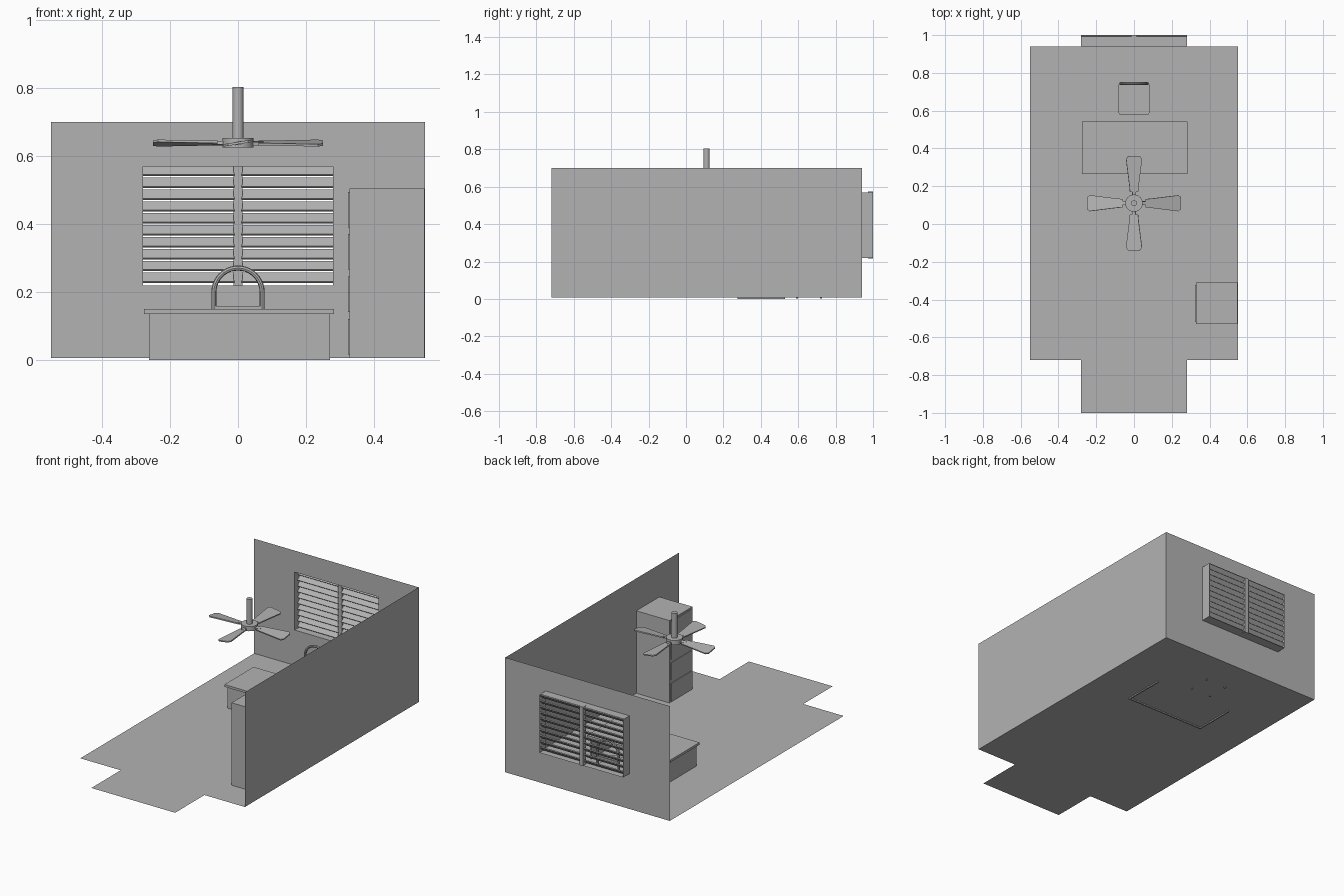
import bpy, bmesh, math
from mathutils import Matrix, Vector

if "Cube" in bpy.data.objects:
    bpy.data.objects.remove(bpy.data.objects["Cube"], do_unlink=True)

GREY = (0.45, 0.45, 0.45, 1)
mat = bpy.data.materials.new("plain grey")
mat.use_nodes = True
mat.diffuse_color = GREY
mat.node_tree.nodes["Principled BSDF"].inputs["Base Color"].default_value = GREY


def finish(name, bm, smooth=False):
    mesh = bpy.data.meshes.new(name)
    bm.to_mesh(mesh)
    bm.free()
    mesh.materials.append(mat)
    ob = bpy.data.objects.new(name, mesh)
    bpy.context.collection.objects.link(ob)
    if smooth:
        bpy.ops.object.select_all(action='DESELECT')
        ob.select_set(True)
        bpy.context.view_layer.objects.active = ob
        bpy.ops.object.shade_smooth_by_angle()
    return ob


def sheet(name, *polys):
    bm = bmesh.new()
    for poly in polys:
        bm.faces.new([bm.verts.new(p) for p in poly])
    bmesh.ops.remove_doubles(bm, verts=bm.verts, dist=1e-5)
    return finish(name, bm)


def box(name, x0, x1, y0, y1, z0, z1, tilt=0, bevel=0):
    bm = bmesh.new()
    centre = Vector((x0 + x1, y0 + y1, z0 + z1)) / 2
    m = (Matrix.Translation(centre) @ Matrix.Rotation(tilt, 4, 'X')
         @ Matrix.Diagonal((x1 - x0, y1 - y0, z1 - z0, 1)))
    bmesh.ops.create_cube(bm, size=1, matrix=m)
    if bevel:
        edges = [e for e in bm.edges if abs(e.verts[0].co.z - e.verts[1].co.z) > 1e-4]
        bmesh.ops.bevel(bm, geom=edges, offset=bevel, segments=3, affect='EDGES', profile=0.5)
    return finish(name, bm)


def cylinder(name, x, y, z0, z1, r0, r1=None, sides=24):
    bm = bmesh.new()
    bmesh.ops.create_cone(bm, cap_ends=True, segments=sides, radius1=r0,
                          radius2=r0 if r1 is None else r1, depth=z1 - z0,
                          matrix=Matrix.Translation((x, y, (z0 + z1) / 2)))
    return finish(name, bm, True)


# Room shell: floor with entrance strip, left wall, back wall around a window hole
W, F, B, Z, H = 0.55, -0.72, 0.94, 0.007, 0.70
E, WB, WT = 0.28, 0.22, 0.57
sheet("floor", [(-W, F, Z), (-E, F, Z), (-E, -1, Z), (E, -1, Z),
                (E, F, Z), (W, F, Z), (W, B, Z), (-W, B, Z)])
sheet("left_wall", [(W, F, Z), (W, B, Z), (W, B, H), (W, F, H)])


def wall_piece(x0, x1, z0, z1):
    return [(x0, B, z0), (x1, B, z0), (x1, B, z1), (x0, B, z1)]


sheet("back_wall", wall_piece(-W, -E, Z, H), wall_piece(E, W, Z, H),
      wall_piece(-E, E, Z, WB), wall_piece(-E, E, WT, H))

# Window: open box frame, centre post and tilted shutter slats
corners = [(-E, WB), (E, WB), (E, WT), (-E, WT)]
sheet("window_frame", *[[(a[0], B, a[1]), (b[0], B, b[1]), (b[0], 1, b[1]), (a[0], 1, a[1])]
                        for a, b in zip(corners, corners[1:] + corners[:1])])
box("window_post", -0.013, 0.013, 0.972, 1.0, WB - 0.003, WT + 0.003)
SLATS = 10
for i in range(SLATS):
    z = WB + 0.022 + i * (WT - WB - 0.035) / (SLATS - 1)
    for side, x0, x1 in (("right", -E, -0.01), ("left", 0.01, E)):
        box(f"{side}_slat_{i + 1}", x0, x1, 0.965, 1.002, z - 0.003, z + 0.003, math.radians(45))

# Desk: top with a front panel and two side panels, open toward the back
box("desk_top", -0.276, 0.282, 0.265, 0.543, 0.136, 0.15)
box("desk_front_panel", -0.262, 0.27, 0.275, 0.283, 0, 0.136)
for side, x in (("right", -0.262), ("left", 0.262)):
    box(f"desk_{side}_panel", x, x + 0.008, 0.275, 0.53, 0, 0.136)

# Chair: rounded seat, four legs, arched tube back
box("chair_seat", -0.082, 0.082, 0.578, 0.748, 0.085, 0.1, bevel=0.015)
for side, x in (("right", -0.068), ("left", 0.068)):
    for end, y in (("front", 0.593), ("back", 0.722)):
        cylinder(f"chair_{end}_{side}_leg", x, y, 0.002, 0.09, 0.006, sides=10)

R, ARCH_Z, ARCH_Y = 0.071, 0.2, 0.743
path = [(R, ARCH_Y, 0.09)]
path += [(R * math.cos(math.pi * i / 20), ARCH_Y, ARCH_Z + R * math.sin(math.pi * i / 20))
         for i in range(21)]
path += [(-R, ARCH_Y, 0.09)]
curve = bpy.data.curves.new("chair_back_path", 'CURVE')
curve.dimensions = '3D'
curve.bevel_depth = 0.0075
curve.bevel_resolution = 2
curve.use_fill_caps = True
spline = curve.splines.new('POLY')
spline.points.add(len(path) - 1)
for point, co in zip(spline.points, path):
    point.co = (*co, 1)
helper = bpy.data.objects.new("chair_back_path", curve)
bpy.context.collection.objects.link(helper)
bpy.context.view_layer.update()
arch = bmesh.new()
arch.from_mesh(helper.evaluated_get(bpy.context.evaluated_depsgraph_get()).to_mesh())
bpy.data.objects.remove(helper, do_unlink=True)
finish("chair_back", arch, True)
box("chair_back_rail", -R, R, ARCH_Y - 0.005, ARCH_Y + 0.005, 0.15, 0.16)

# Filing cabinet with drawer fronts facing the room
CX, CF, CB, CH = 0.328, -0.53, -0.31, 0.505
box("cabinet", CX, W - 0.001, CF, CB, Z, CH)
DRAWERS = 4
step = (CH - Z) / DRAWERS
for i in range(DRAWERS):
    z = Z + i * step
    box(f"drawer_{i + 1}", CX - 0.004, CX, CF + 0.012, CB - 0.012, z + 0.01, z + step - 0.01)

# Ceiling fan: rod, hub and four pitched blades on arms
FY, FZ = 0.11, 0.638
cylinder("fan_rod", 0, FY, 0.65, 0.803, 0.016)
cylinder("fan_hub", 0, FY, 0.626, 0.654, 0.046)
outline = [(0.06, 0.022), (0.10, 0.026), (0.235, 0.043), (0.25, 0.03)]
outline += [(x, -y) for x, y in reversed(outline)]
for i in range(4):
    place = (Matrix.Translation((0, FY, FZ)) @ Matrix.Rotation(i * math.pi / 2, 4, 'Z')
             @ Matrix.Rotation(math.radians(9), 4, 'X'))
    bm = bmesh.new()
    face = bm.faces.new([bm.verts.new((x, y, -0.003)) for x, y in outline])
    top = bmesh.ops.extrude_face_region(bm, geom=[face])
    bmesh.ops.translate(bm, vec=(0, 0, 0.007),
                        verts=[v for v in top["geom"] if isinstance(v, bmesh.types.BMVert)])
    bmesh.ops.recalc_face_normals(bm, faces=bm.faces)
    bm.transform(place)
    finish(f"fan_blade_{i + 1}", bm)
    arm = box(f"fan_arm_{i + 1}", 0.03, 0.075, -0.01, 0.01, -0.005, 0.005)
    arm.data.transform(place)
